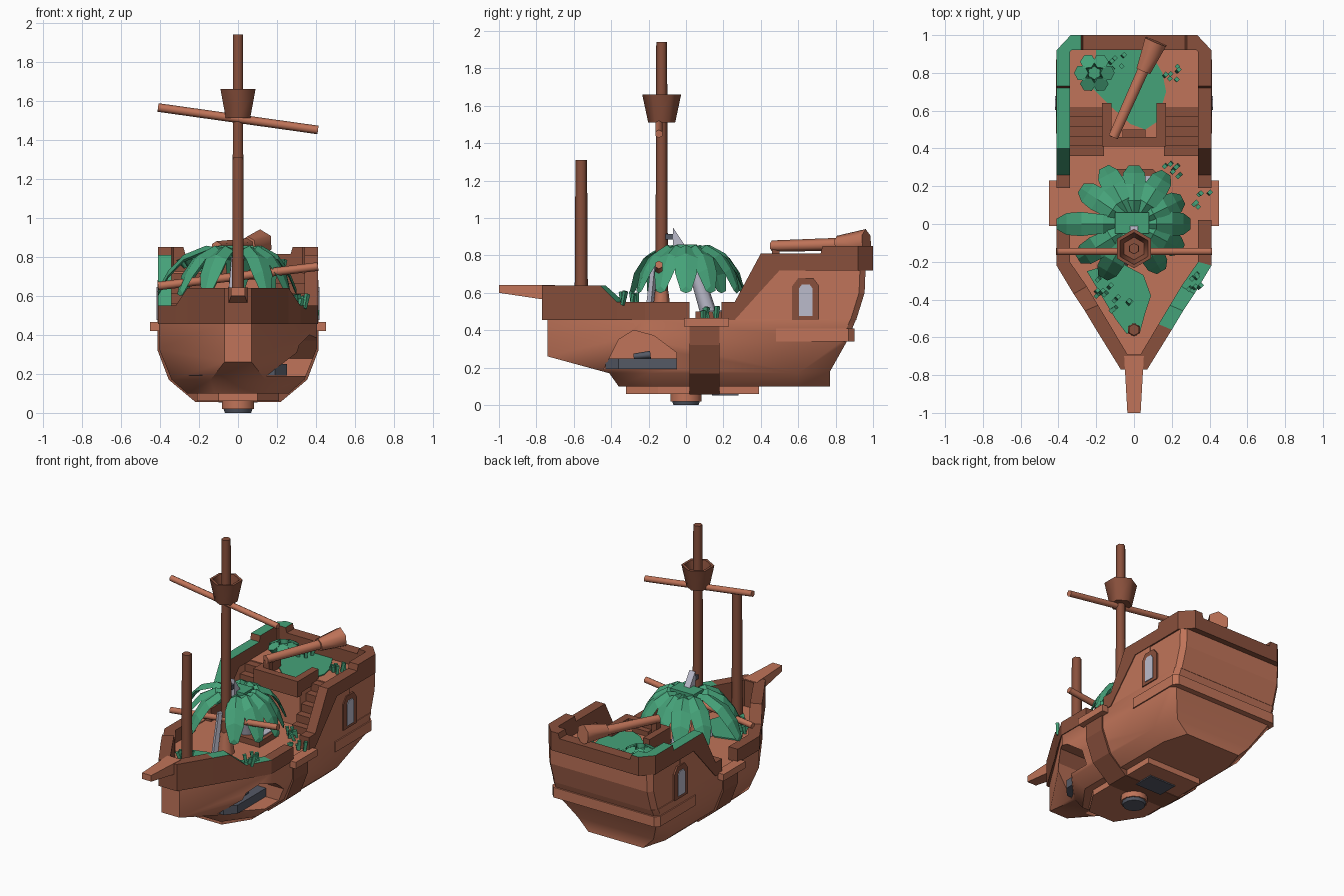
import bpy, bmesh, math, random
from mathutils import Vector

cube = bpy.data.objects.get("Cube")
if cube:
    bpy.data.objects.remove(cube, do_unlink=True)
random.seed(4)


def material(name, colour):
    m = bpy.data.materials.new(name)
    m.use_nodes = True
    m.diffuse_color = (*colour, 1)
    m.node_tree.nodes["Principled BSDF"].inputs["Base Color"].default_value = (*colour, 1)
    return m


LIGHT = material("light wood", (0.53, 0.175, 0.10))
DARK = material("dark wood", (0.25, 0.08, 0.045))
GREEN = material("leaf green", (0.06, 0.36, 0.19))
PALE = material("pale grey", (0.5, 0.5, 0.6))
SLATE = material("slate grey", (0.09, 0.10, 0.13))


def loft(name, rings, mat, closed=False, green=None, smooth=0):
    """Skin equal rings of points; green(centre, normal) picks mossy faces."""
    bm = bmesh.new()
    rows = [[bm.verts.new(p) for p in ring] for ring in rings]
    n = len(rows[0])
    for a, b in zip(rows, rows[1:] + rows[:1] if closed else rows[1:]):
        for i in range(n):
            j = (i + 1) % n
            bm.faces.new((a[i], a[j], b[j], b[i]))
    if not closed:
        bm.faces.new(rows[0])
        bm.faces.new(rows[-1])
    bmesh.ops.recalc_face_normals(bm, faces=bm.faces)
    bm.normal_update()
    for f in bm.faces:
        f.smooth = smooth > 0
        if green:
            f.material_index = int(green(f.calc_center_median(), f.normal))
    for e in bm.edges:
        e.smooth = e.calc_face_angle(0) < math.radians(smooth)
    mesh = bpy.data.meshes.new(name)
    bm.to_mesh(mesh)
    bm.free()
    mesh.materials.append(mat)
    if green:
        mesh.materials.append(GREEN)
    ob = bpy.data.objects.new(name, mesh)
    bpy.context.collection.objects.link(ob)
    return ob


def prism(name, profile, axis, lo, hi, mat):
    """Extrude a 2D profile along axis x, y or z."""
    def ring(t):
        return [{"x": (t, a, b), "y": (a, t, b), "z": (a, b, t)}[axis] for a, b in profile]
    return loft(name, [ring(lo), ring(hi)], mat)


def box(name, x0, x1, y0, y1, z0, z1, mat):
    return prism(name, [(x0, y0), (x1, y0), (x1, y1), (x0, y1)], "z", z0, z1, mat)


def rod(name, points, radii, mat, sides=6):
    """Straight tapered rod through the points, one radius each."""
    pts = [Vector(p) for p in points]
    q = (pts[-1] - pts[0]).to_track_quat("Z", "Y")
    turn = [math.tau * (i + 0.5) / sides for i in range(sides)]
    return loft(name, [[p + q @ Vector((r * math.cos(t), r * math.sin(t), 0)) for t in turn]
                       for p, r in zip(pts, radii)], mat, smooth=65)


def both(half):
    """Close a half outline with its mirror image."""
    return half + [(-p[0], *p[1:]) for p in reversed(half)]


def rail(name, half, green):
    """Rail from sections (outer x, y, inner x, y, bottom, top), carried on to the other side."""
    rings = [[(ox, oy, zb), (ox, oy, zt), (ix, iy, zt), (ix, iy, zb)]
             for ox, oy, ix, iy, zb, zt in half]
    mirrored = [[(-x, y, z) for x, y, z in ring] for ring in reversed(rings)]
    return loft(name, rings + mirrored, DARK, green=green)


# Hull with an arched breach in its left side
levels = [
    [(.12, -.36, .1), (.26, -.17, .1), (.26, .6, .1), (.21, .77, .1)],
    [(.14, -.41, .17), (.34, -.2, .17), (.34, .6, .17), (.29, .77, .18)],
    [(.07, -.74, .26), (.405, -.22, .33), (.405, .83, .34), (.375, .86, .34)],
    [(.07, -.74, .46), (.405, -.22, .46), (.405, .88, .46), (.375, .91, .46)],
]
hull = loft("hull", [both(r) for r in levels], LIGHT, smooth=40)
arch = [(-.44, .19), (-.36, .35), (-.28, .4), (-.17, .37), (-.05, .28), (-.05, .19)]
cutter = prism("breach_cutter", arch, "x", .11, .7, LIGHT)
cutter.hide_render = True
mod = hull.modifiers.new("breach", "BOOLEAN")
mod.operation, mod.solver, mod.object = "DIFFERENCE", "EXACT", cutter
bpy.context.view_layer.objects.active = hull
bpy.ops.object.modifier_apply(modifier=mod.name)
bpy.data.objects.remove(cutter, do_unlink=True)

# Slate ledges in the bow
for s in (1, -1):
    ledge = [(s * x, y) for x, y in [(.1, -.43), (.19, -.43), (.25, -.36), (.25, -.05), (.1, -.05)]]
    prism("breach_ledge", ledge, "z", .192, .25, SLATE)
rod("breach_bolt", [(.2, -.28, .26), (.2, -.19, .27)], [.015, .02], SLATE)

# Keel, wrapped frame and bottom fittings
prism("keel", both([(.1, -.32), (.21, -.15), (.21, .39)]), "z", .06, .11, LIGHT)
prism("hull_frame", both([(.412, .45), (.412, .32), (.355, .17), (.22, .057)]), "y", .02, .18, DARK)
rod("bottom_disc", [(0, 0, .02), (0, 0, .07)], [.085, .085], LIGHT, 12)
rod("bottom_cap", [(0, 0, 0), (0, 0, .03)], [.07, .08], SLATE, 12)
box("bottom_plate", -.1, .1, .14, .28, .052, .06, SLATE)

# Stern castle, its stairs, side walls and windows
prism("stern_belt", both([(.413, .48), (.413, .87), (.385, .9)]), "z", .34, .41, LIGHT)
loft("stern_castle", [both([(.4, .62, z), (.4, y - .03, z), (.37, y, z)])
                      for y, z in [(.91, .455), (.955, .6), (.96, .725)]], LIGHT)
box("castle_front", -.16, .16, .45, .63, .45, .725, LIGHT)
for s in (1, -1):
    wall = [(.23, .45), (.48, .74), (.64, .74), (.64, .45)]
    prism("castle_wall", wall, "x", s * .345, s * .405, LIGHT)
    for i in range(5):
        box("stair_step", s * .16, s * .345, .36 + .052 * i, .63, .455, .51 + .052 * i, DARK)
    box("castle_rail_side", s * .12, s * .17, .41, .64, .7, .79, DARK)

    def window(name, w, z0, z1, out, mat):
        shape = [(.64 - w, z0), (.64 + w, z0), (.64 + w, z1 - w * .6), (.64 + w * .55, z1),
                 (.64 - w * .55, z1), (.64 - w, z1 - w * .6)]
        prism(name, shape, "x", s * .38, s * out, mat)
    window("window_frame", .072, .455, .68, .412, DARK)
    window("window_pane", .037, .475, .645, .417, PALE)
    # Boarding sills at the gap in the rails
    box("boarding_sill", s * .38, s * .45, -.01, .23, .42, .466, LIGHT)
box("castle_rail_front", -.17, .17, .41, .46, .68, .79, DARK)
box("castle_latch", -.06, .06, .46, .5, .72, .76, DARK)

# Stern rail: one continuous run, mossy on the right-hand cap
rail("stern_rail", [
    (.41, .19, .34, .19, .455, .55), (.41, .26, .34, .26, .455, .55),
    (.41, .4, .34, .4, .61, .81), (.41, .5, .34, .5, .72, .81),
    (.41, .72, .34, .72, .72, .81), (.41, .73, .34, .73, .72, .85),
    (.41, .92, .34, .91, .72, .85), (.335, 1, .33, .92, .72, .85),
    (.28, 1, .28, .92, .72, .85), (.27, 1, .27, .92, .72, .815)],
    lambda c, n: n.z > .3 and c.x < -.275 and c.y > .26)
# Bow rail, mossy along part of the left-hand cap
rail("bow_rail", [
    (.41, .02, .34, .02, .455, .55), (.41, -.22, .34, -.2, .455, .55),
    (.32, -.37, .25, -.33, .455, .55), (.26, -.46, .19, -.43, .455, .64),
    (.2, -.56, .13, -.53, .455, .64), (.07, -.77, .035, -.69, .455, .64)],
    lambda c, n: n.z > .3 and c.x > .1 and -.53 < c.y < -.23)

# Bowsprit
loft("bowsprit", [[(-w, y, z), (w, y, z), (w, y, .642), (-w, y, .642)]
                  for y, w, z in [(-.7, .052, .555), (-1, .035, .6)]], LIGHT)

# Masts, yards and lookout basket
rod("main_mast", [(0, -.13, .45), (0, -.13, 1.94)], [.034, .029], DARK)
rod("main_mast_foot", [(0, -.13, .45), (0, -.13, .61)], [.055, .036], LIGHT)
rod("fore_mast", [(0, -.56, .45), (0, -.56, 1.31)], [.036, .031], DARK)
rod("upper_yard", [(-.41, -.145, 1.565), (.41, -.145, 1.45)], [.022, .022], LIGHT)
rod("lower_yard", [(-.41, -.145, .65), (.41, -.145, .75)], [.022, .022], LIGHT)
hexagon = [(math.cos(t), math.sin(t)) for t in [math.tau * (i + .5) / 6 for i in range(6)]]
loft("lookout_basket", [[(r * c, -.13 + r * s, z) for c, s in hexagon]
                        for r, z in [(.025, 1.51), (.072, 1.51), (.104, 1.66),
                                     (.085, 1.66), (.06, 1.54), (.025, 1.54)]],
     DARK, closed=True, smooth=65)

# Long flared barrel resting on the stern
rod("barrel", [(-.11, .46, .85), (.06, .84, .86)], [.03, .035], LIGHT)
rod("barrel_flare", [(.05, .81, .86), (.115, .965, .872)], [.045, .069], LIGHT)
box("barrel_post", -.125, -.085, .46, .5, .72, .84, DARK)

# Deck hatch with a pale grating
prism("hatch_frame", both([(.13, .05), (.13, .26), (.1, .29)]), "z", .455, .5, DARK)
for s in (1, -1):
    box("hatch_grate", s * .055, s * .105, .08, .255, .49, .507, PALE)

# Palm crown: drooping ridged leaves, (angle, reach)
leaves = [(0, .3), (27, .29), (58, .32), (90, .31), (118, .34), (146, .34), (180, .41),
          (212, .35), (240, .33), (300, .29), (332, .29)]
shape = [(.0, .02, .83), (.4, .05, .857), (.68, .064, .81), (.87, .058, .73), (1, .028, .635)]
drop = Vector((0, 0, .025))
for angle, reach in leaves:
    a = math.radians(angle)
    d, side = Vector((math.cos(a), math.sin(a), 0)), Vector((-math.sin(a), math.cos(a), 0))
    rings = []
    for f, w, z in shape:
        mid = d * reach * f + Vector((0, 0, z))
        rings.append([mid + side * w - drop, mid, mid - side * w - drop, mid - drop * 1.5])
    loft("palm_leaf", rings, GREEN)
box("palm_heart", -.1, .08, -.05, .06, .8, .859, GREEN)
# Pale trunks below the crown and the blade above it
rod("palm_trunk", [(-.02, .13, .46), (0, .02, .82)], [.045, .035], PALE)
rod("palm_prop", [(-.04, -.2, .46), (-.02, -.17, .75)], [.022, .018], PALE, 4)
prism("crown_blade", [(-.07, .95), (-.07, .8), (.03, .8)], "x", -.022, .022, PALE)
box("blade_grip", -.02, .02, -.14, -.06, .885, .915, SLATE)


# Moss patches, round-leaved plant and grass tufts
def moss(name, pts, z):
    prism(name, pts, "z", z, z + .009, GREEN)


moss("stern_moss", [(-.2, .92), (-.22, .72), (-.12, .62), (-.02, .53), (.06, .5), (.12, .54),
                    (.17, .7), (.15, .8), (.08, .92)], .723)
moss("bow_moss", [(-.25, -.25), (-.1, -.5), (-.04, -.58), (.03, -.58), (.06, -.47),
                  (.09, -.38), (.05, -.27), (-.08, -.2)], .459)
for i in range(6):
    t = math.tau * i / 6
    c, s = math.cos(t), math.sin(t)
    rod("round_leaf", [(-.21 + .045 * c, .8 + .045 * s, .75), (-.21 + .07 * c, .8 + .07 * s, .8)],
        [.025, .042], GREEN)
rod("plant_heart", [(-.21, .8, .72), (-.21, .8, .79)], [.05, .035], GREEN)
for x, y, z in [(-.09, .86, .72), (.19, .8, .72), (.21, .3, .46), (.36, .12, .46), (-.16, -.33, .46),
                (-.07, -.43, .46), (.3, -.3, .54)]:
    for k in range(6):
        bx, by = x + random.uniform(-.045, .045), y + random.uniform(-.045, .045)
        lean = random.uniform(-.015, .015)
        rod("grass_blade", [(bx, by, z - .005), (bx + lean, by + lean, z + random.uniform(.04, .07))],
            [.012, .015], GREEN, 4)
